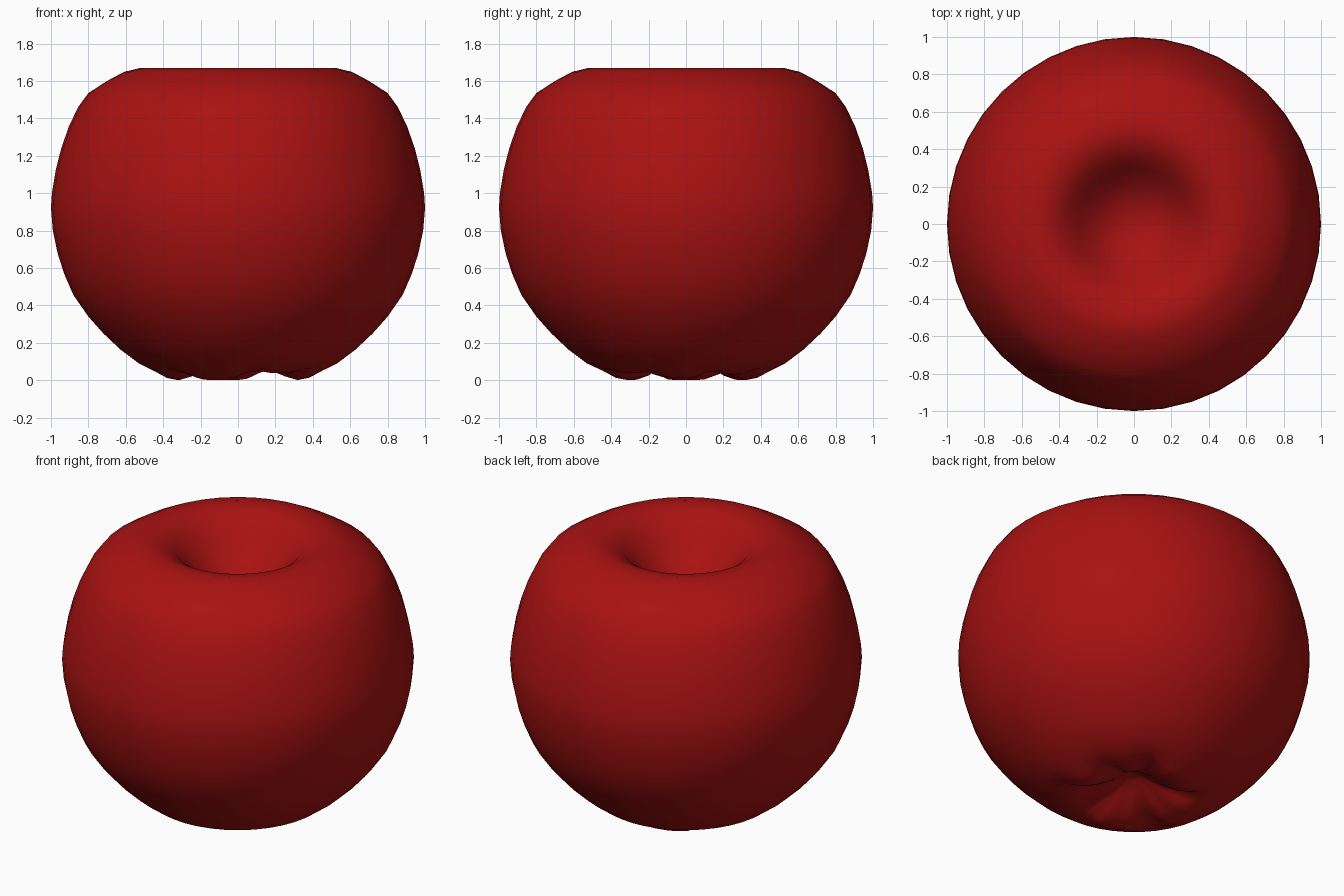
import bpy, bmesh, math

if "Cube" in bpy.data.objects:
    bpy.data.objects.remove(bpy.data.objects["Cube"])

SEGMENTS = 40

# Profile from the top hollow, over the shoulder, down to the base (radius, z)
profile = [(0.07, 1.385), (0.15, 1.41), (0.23, 1.465), (0.30, 1.54), (0.36, 1.605),
           (0.43, 1.65), (0.52, 1.67), (0.61, 1.648), (0.70, 1.60), (0.80, 1.535),
           (0.855, 1.46), (0.905, 1.355), (0.945, 1.24), (0.975, 1.12), (0.995, 1.0),
           (1.0, 0.92), (0.99, 0.80), (0.965, 0.68), (0.93, 0.57), (0.88, 0.455),
           (0.80, 0.34), (0.72, 0.25), (0.63, 0.165), (0.53, 0.09), (0.45, 0.05),
           (0.38, 0.012), (0.32, 0.0), (0.25, 0.02), (0.18, 0.06), (0.11, 0.11), (0.05, 0.15)]

# Puckered base: creases at these angles (degrees) and their depths
creases = [(22, 0.06), (65, 0.07), (144, 0.065), (216, 0.065), (283, 0.06), (330, 0.06)]
# Lobes that sit slightly off the ground
raised = [(44, 0.03), (306, 0.045)]


def bump(angle, centre, width):
    d = (angle - centre + 180) % 360 - 180
    return math.exp(-(d / width) ** 2)


def pucker(angle, r, z):
    if z > 0.16 or r > 0.5:
        return 0.0
    fade = math.exp(-((r - 0.29) / 0.12) ** 2)
    lift = sum(depth * bump(angle, a, 11) for a, depth in creases)
    lift += sum(depth * bump(angle, a, 18) for a, depth in raised)
    return lift * fade


# Revolve the profile into the fruit body
bm = bmesh.new()
rings = []
for r, z in profile:
    ring = []
    for i in range(SEGMENTS):
        t = 2 * math.pi * i / SEGMENTS
        ring.append(bm.verts.new((r * math.cos(t), r * math.sin(t),
                                  z + pucker(math.degrees(t), r, z))))
    rings.append(ring)
top = bm.verts.new((0, 0, 1.375))
bottom = bm.verts.new((0, 0, 0.165))
for i in range(SEGMENTS):
    j = (i + 1) % SEGMENTS
    bm.faces.new((top, rings[0][i], rings[0][j]))
    bm.faces.new((bottom, rings[-1][j], rings[-1][i]))
    for a, b in zip(rings, rings[1:]):
        bm.faces.new((a[i], b[i], b[j], a[j]))
bmesh.ops.recalc_face_normals(bm, faces=bm.faces)
for f in bm.faces:
    f.smooth = True

mesh = bpy.data.meshes.new("apple_body")
bm.to_mesh(mesh)
bm.free()
apple = bpy.data.objects.new("apple_body", mesh)
bpy.context.collection.objects.link(apple)

# Deep red skin
skin = bpy.data.materials.new("red_skin")
skin.diffuse_color = (0.40, 0.006, 0.006, 1)
skin.use_nodes = True
skin.node_tree.nodes["Principled BSDF"].inputs["Base Color"].default_value = skin.diffuse_color
mesh.materials.append(skin)
